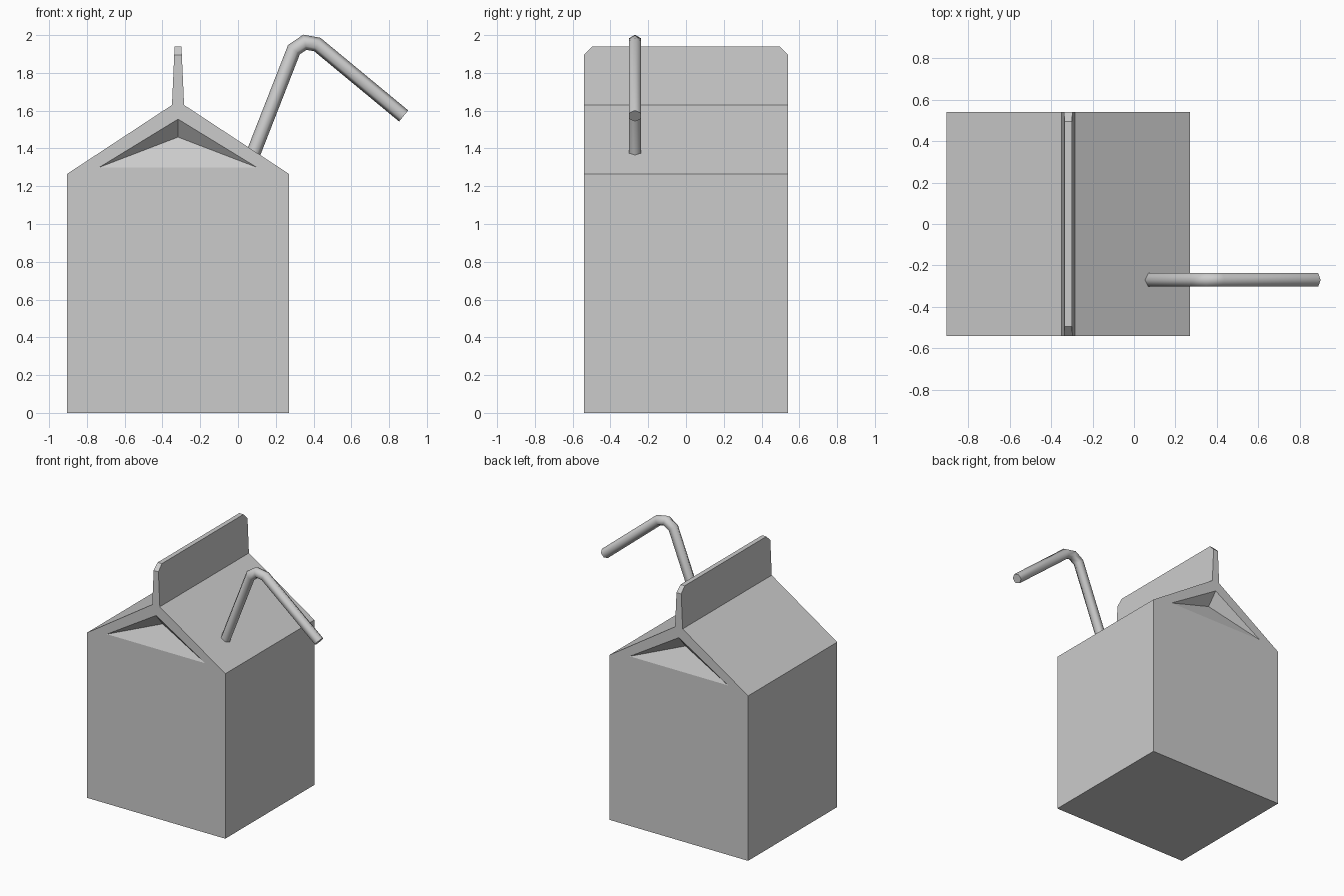
import bpy, bmesh, math
from mathutils import Vector

if "Cube" in bpy.data.objects:
    bpy.data.objects.remove(bpy.data.objects["Cube"])


def finish(name, bm):
    bmesh.ops.recalc_face_normals(bm, faces=bm.faces)
    mesh = bpy.data.meshes.new(name)
    bm.to_mesh(mesh)
    bm.free()
    obj = bpy.data.objects.new(name, mesh)
    bpy.context.collection.objects.link(obj)
    return obj


# Carton: gabled outline joined front to back, with a folded-in pocket at each end
CX, HY = -0.3175, 0.54
# half width, height, half depth: base, eave, fin foot, fin shoulder, fin top
half = [(0.5875, 0, HY), (0.5875, 1.265, HY), (0.032, 1.63, HY),
        (0.0201, 1.895, HY), (0.018, 1.94, 0.495)]
bm = bmesh.new()
ends = []
for s in (-1, 1):
    def vert(x, z, y):
        return bm.verts.new((CX + x, s * y, z))
    right = [vert(x, z, y) for x, z, y in half]
    left = [vert(-x, z, y) for x, z, y in half]
    a, b = vert(-0.417, 1.30, HY), vert(0.417, 1.30, HY)
    c, d = vert(0, 1.555, HY), vert(0, 1.46, HY - 0.08)
    for face in (
        (left[0], right[0], right[1], b, a, left[1]),      # end wall
        (right[1], right[2], c, b), (left[1], a, c, left[2]),  # gable rims
        (left[2], c, right[2], right[3], left[3]),         # fin end
        (left[3], right[3], right[4], left[4]),            # clipped fin corner
        (a, b, d), (b, c, d), (c, a, d),                   # pocket
    ):
        bm.faces.new(face)
    ends.append(right + left[::-1])
front, back = ends
n = len(front)
for i in range(n):
    j = (i + 1) % n
    bm.faces.new((front[i], front[j], back[j], back[i]))
finish("carton", bm)

# Bent straw: six-sided tube swept along a path in the xz plane
path = [Vector((x, -0.27, z)) for x, z in
        ((0.062, 1.325), (0.296, 1.923), (0.354, 1.962), (0.42, 1.95), (0.877, 1.572))]
R = 0.038
bm = bmesh.new()
rings = []
for i, p in enumerate(path):
    t_in = (p - path[max(i - 1, 0)]).normalized()
    t_out = (path[min(i + 1, len(path) - 1)] - p).normalized()
    t = (t_in + t_out).normalized()
    across = Vector((-t.z, 0, t.x))
    stretch = 1 / t.dot(t_out if i == 0 else t_in)
    rings.append([bm.verts.new(p + across * (R * stretch * math.cos(k * math.pi / 3))
                               + Vector((0, R * math.sin(k * math.pi / 3), 0)))
                  for k in range(6)])
for r0, r1 in zip(rings, rings[1:]):
    for k in range(6):
        m = (k + 1) % 6
        bm.faces.new((r0[k], r0[m], r1[m], r1[k]))
bm.faces.new(rings[0])
bm.faces.new(rings[-1])
straw = finish("straw", bm)
bpy.context.view_layer.objects.active = straw
straw.select_set(True)
bpy.ops.object.shade_smooth_by_angle(angle=math.radians(62))
